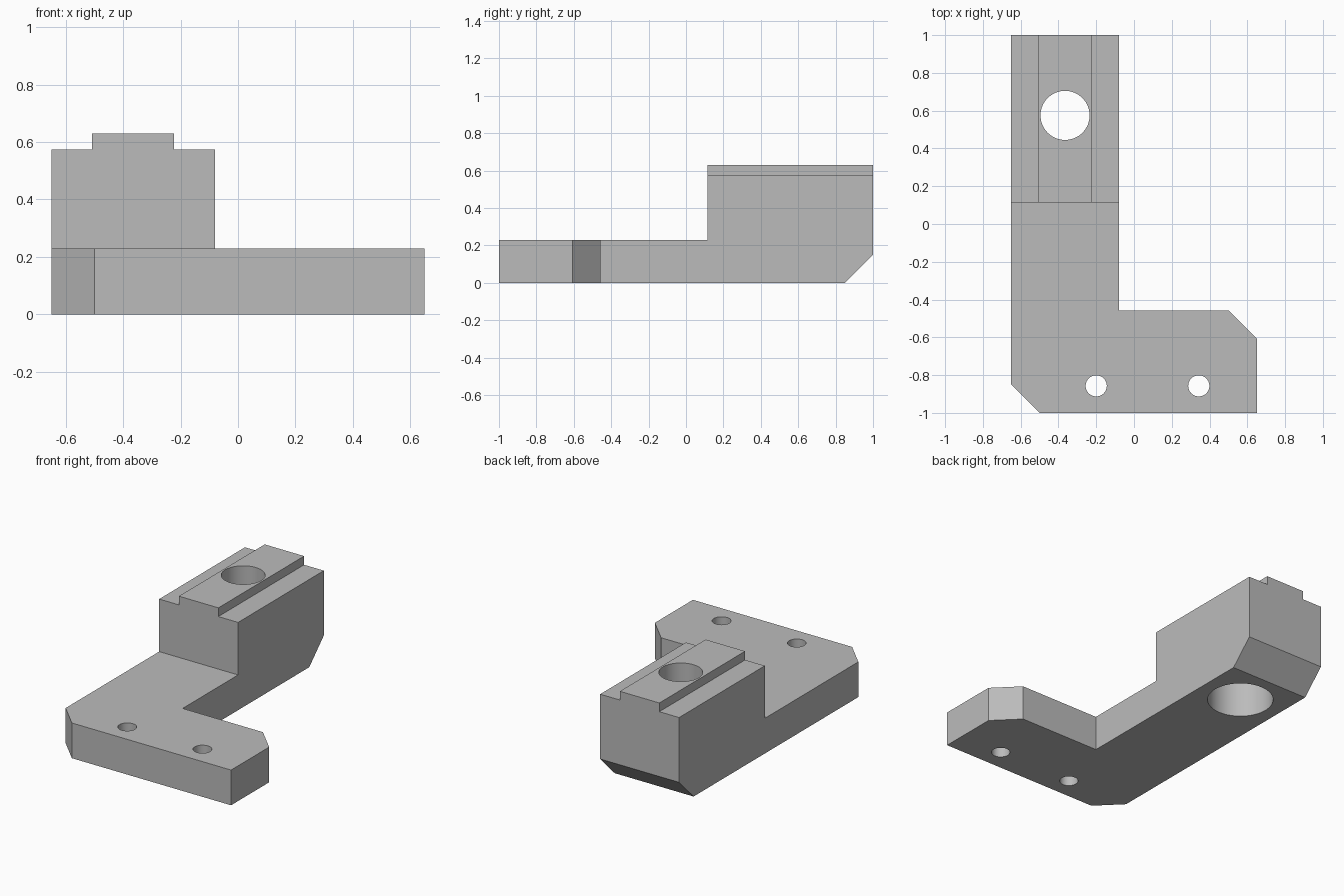
import bpy, bmesh, math
from mathutils import Vector

cube = bpy.data.objects.get("Cube")
if cube:
    bpy.data.objects.remove(cube, do_unlink=True)

LEFT, INNER, RIGHT = -0.65, -0.08, 0.65
PLATE_TOP, SHOULDER, TOP = 0.23, 0.573, 0.63
BLOCK_FRONT = 0.115
CHAMFER = 0.15
MID = (LEFT + INNER) / 2
TONGUE = 0.1425           # half width of the tongue
BORE_Y = 0.575

grey = bpy.data.materials.new("plain_grey")
grey.use_nodes = True
colour = (0.5, 0.5, 0.5, 1)
grey.diffuse_color = colour
grey.node_tree.nodes["Principled BSDF"].inputs["Base Color"].default_value = colour


def prism(name, outline, sweep):
    """Closed solid from a planar outline swept along a vector."""
    bm = bmesh.new()
    face = bm.faces.new([bm.verts.new(p) for p in outline])
    grown = bmesh.ops.extrude_face_region(bm, geom=[face])["geom"]
    verts = [g for g in grown if isinstance(g, bmesh.types.BMVert)]
    bmesh.ops.translate(bm, verts=verts, vec=Vector(sweep))
    bmesh.ops.recalc_face_normals(bm, faces=bm.faces)
    mesh = bpy.data.meshes.new(name)
    bm.to_mesh(mesh)
    bm.free()
    mesh.materials.append(grey)
    obj = bpy.data.objects.new(name, mesh)
    bpy.context.collection.objects.link(obj)
    return obj


def box(name, low, high):
    (x0, y0, z0), (x1, y1, z1) = low, high
    return prism(name, [(x0, y0, z0), (x1, y0, z0), (x1, y1, z0), (x0, y1, z0)],
                 (0, 0, z1 - z0))


def drill(name, x, y, radius, top, sides=64):
    ring = [(x + radius * math.cos(math.tau * i / sides),
             y + radius * math.sin(math.tau * i / sides), -0.1) for i in range(sides)]
    return prism(name, ring, (0, 0, top + 0.1))


# L-shaped footprint with two clipped corners, at full height
footprint = [(LEFT, 1), (LEFT, -1 + CHAMFER), (LEFT + CHAMFER, -1), (RIGHT, -1),
             (RIGHT, -0.607), (RIGHT - CHAMFER, -0.457), (INNER, -0.457), (INNER, 1)]
bracket = prism("mounting_bracket", [(x, y, 0) for x, y in footprint], (0, 0, TOP))

cutters = [
    # Lower the foot, leaving the raised block at the back
    box("foot_cutter", (-1, -1.2, PLATE_TOP), (1, BLOCK_FRONT, 1)),
    # Steps on both sides of the tongue
    box("right_step_cutter", (-1, 0, SHOULDER), (MID - TONGUE, 1.2, 1)),
    box("left_step_cutter", (MID + TONGUE, 0, SHOULDER), (1, 1.2, 1)),
    # Sloped lower back edge
    prism("back_chamfer_cutter", [(-1, 0.75, -0.1), (-1, 1.1, -0.1), (-1, 1.1, 0.25)],
          (2, 0, 0)),
    # Bolt hole with a wider counterbore from below
    drill("bolt_hole_cutter", MID, BORE_Y, 0.13, 1),
    drill("counterbore_cutter", MID, BORE_Y, 0.2, 0.38),
]
# Two small holes in the foot
for side, x in (("right", -0.2), ("left", 0.343)):
    cutters.append(drill(side + "_foot_hole_cutter", x, -0.857, 0.056, 1, 48))

for cutter in cutters:
    cutter.hide_render = True
    mod = bracket.modifiers.new(cutter.name, "BOOLEAN")
    mod.operation = "DIFFERENCE"
    mod.solver = "EXACT"
    mod.object = cutter

# Bake the cuts and discard the cutters
graph = bpy.context.evaluated_depsgraph_get()
baked = bpy.data.meshes.new_from_object(bracket.evaluated_get(graph))
bracket.modifiers.clear()
bracket.data = baked
for cutter in cutters:
    bpy.data.objects.remove(cutter, do_unlink=True)

# Smooth round walls, sharp edges elsewhere
bpy.ops.object.select_all(action="DESELECT")
bracket.select_set(True)
bpy.context.view_layer.objects.active = bracket
bpy.ops.object.shade_smooth_by_angle(angle=math.radians(30))
